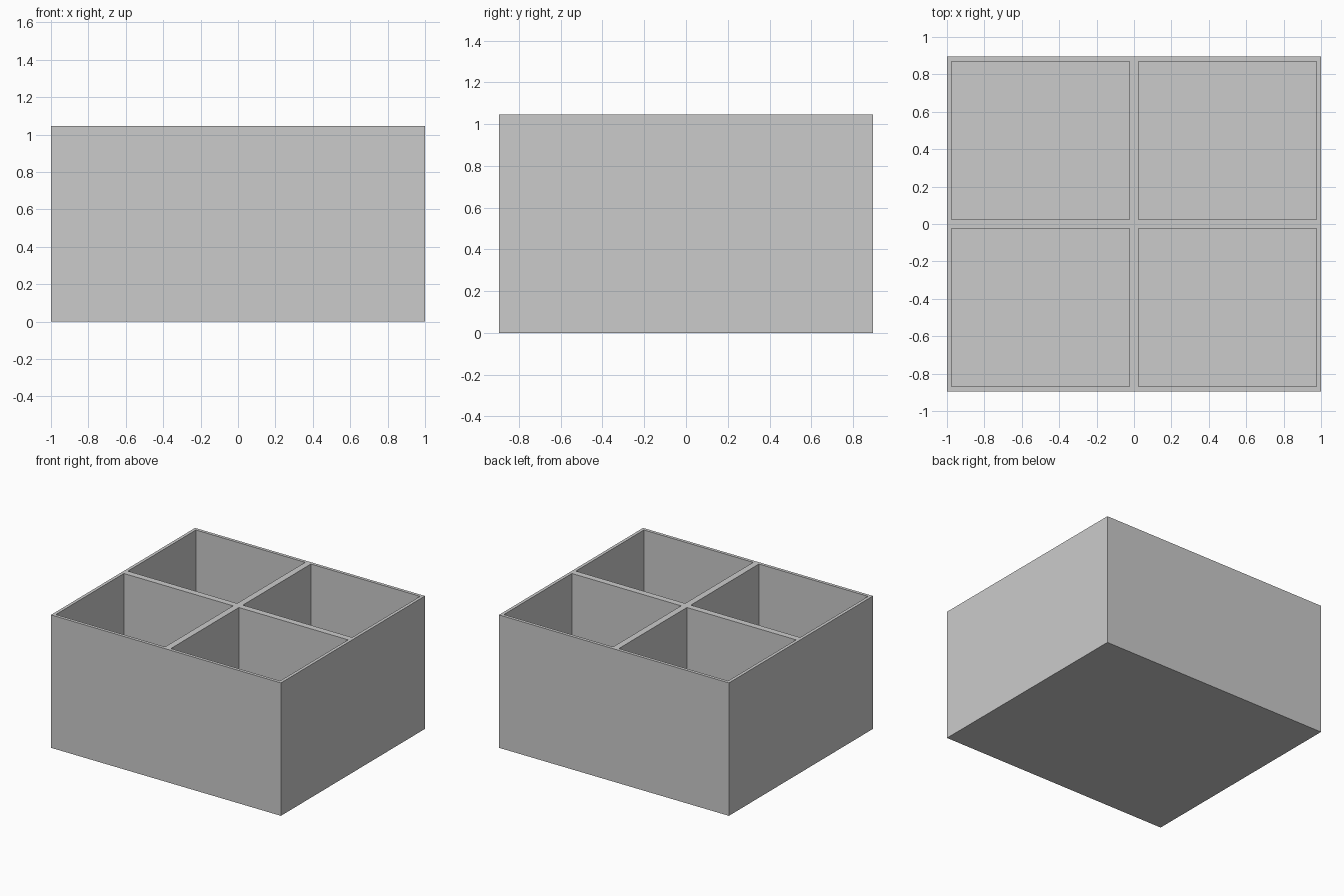
import bpy
import bmesh
from mathutils import Vector

cube = bpy.data.objects.get("Cube")
if cube:
    bpy.data.objects.remove(cube, do_unlink=True)

WIDTH, DEPTH, HEIGHT = 2.0, 1.79, 1.045
WALL = 0.025     # outer wall, and half of each divider
FLOOR = 0.025

# Single plain grey material
grey = bpy.data.materials.new("plain grey")
grey.use_nodes = True
colour = (0.6, 0.6, 0.6, 1)
grey.diffuse_color = colour
grey.node_tree.nodes["Principled BSDF"].inputs["Base Color"].default_value = colour

# Solid outer block standing on the ground
bm = bmesh.new()
bmesh.ops.create_cube(bm, size=1)
bmesh.ops.scale(bm, vec=(WIDTH, DEPTH, HEIGHT), verts=bm.verts)
bmesh.ops.translate(bm, vec=(0, 0, HEIGHT / 2), verts=bm.verts)
bm.normal_update()


def top_faces():
    return [f for f in bm.faces if f.normal.z > 0.9]


# Quarter the top face
for normal in (Vector((1, 0, 0)), Vector((0, 1, 0))):
    faces = top_faces()
    edges = {e for f in faces for e in f.edges}
    verts = {v for f in faces for v in f.verts}
    bmesh.ops.bisect_plane(bm, geom=[*verts, *edges, *faces],
                           plane_co=(0, 0, HEIGHT), plane_no=normal)
    bm.normal_update()

# Inset each quarter to leave the rim and dividers, then sink the compartments
quarters = top_faces()
bmesh.ops.inset_individual(bm, faces=quarters, thickness=WALL, use_even_offset=True)
sunk = bmesh.ops.extrude_discrete_faces(bm, faces=quarters)["faces"]
bmesh.ops.translate(bm, vec=(0, 0, FLOOR - HEIGHT),
                    verts=list({v for f in sunk for v in f.verts}))
bmesh.ops.recalc_face_normals(bm, faces=bm.faces)

mesh = bpy.data.meshes.new("divided_box")
bm.to_mesh(mesh)
bm.free()
mesh.materials.append(grey)
box = bpy.data.objects.new("divided_box", mesh)
bpy.context.collection.objects.link(box)
